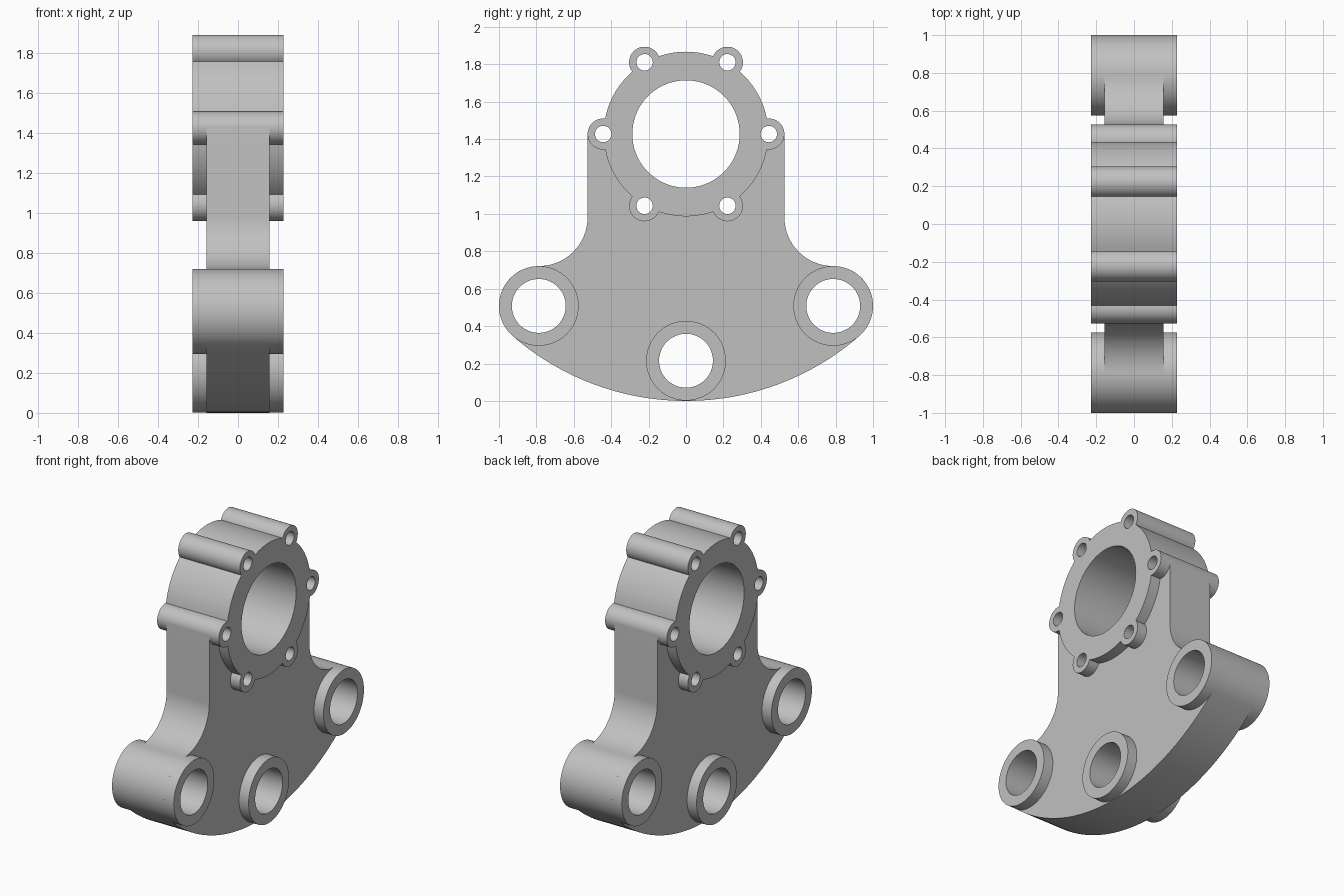
import bpy
import bmesh
from math import acos, asin, atan2, cos, degrees, pi, radians, sin

if "Cube" in bpy.data.objects:
    bpy.data.objects.remove(bpy.data.objects["Cube"])

# Main dimensions
PLATE_HALF, BOSS_HALF = 0.157, 0.227
HUB_Z, HUB_R, BORE_R = 1.427, 0.44, 0.287
LUG_PITCH, LUG_R, LUG_HOLE = 0.443, 0.083, 0.044
BOSS_R, BOSS_BORE = 0.213, 0.144
SIDE_Y, SIDE_Z = 0.787, 0.508
WAIST_Y = LUG_PITCH + LUG_R
BELLY_R = 1.41

metal = bpy.data.materials.new("grey metal")
metal.use_nodes = True
GREY = (0.53, 0.53, 0.53, 1)
metal.diffuse_color = GREY
metal.node_tree.nodes["Principled BSDF"].inputs["Base Color"].default_value = GREY


def arc(y, z, r, start, end, steps):
    """Points along an arc, angles in degrees."""
    angles = [radians(start + (end - start) * i / steps) for i in range(steps + 1)]
    return [(y + r * cos(a), z + r * sin(a)) for a in angles]


def circle(y, z, r, steps=64):
    return arc(y, z, r, 0, 360, steps)[:-1]


def extrude_profile(name, loops, half):
    """Fill the outline, leave the inner loops open, extrude along x."""
    curve = bpy.data.curves.new(name, "CURVE")
    curve.dimensions = "2D"
    curve.fill_mode = "BOTH"
    curve.extrude = half
    for loop in loops:
        spline = curve.splines.new("POLY")
        spline.points.add(len(loop) - 1)
        for point, (y, z) in zip(spline.points, loop):
            point.co = (y, z, 0, 1)
        spline.use_cyclic_u = True
    helper = bpy.data.objects.new(name + " profile", curve)
    bpy.context.collection.objects.link(helper)
    bpy.context.view_layer.update()
    graph = bpy.context.evaluated_depsgraph_get()
    mesh = bpy.data.meshes.new_from_object(helper.evaluated_get(graph))
    bpy.data.objects.remove(helper)

    # Turn the profile upright and weld caps to walls
    bm = bmesh.new()
    bm.from_mesh(mesh)
    for v in bm.verts:
        v.co = v.co.zxy
    bmesh.ops.remove_doubles(bm, verts=bm.verts, dist=0.0001)
    bmesh.ops.recalc_face_normals(bm, faces=bm.faces)
    bm.to_mesh(mesh)
    bm.free()
    mesh.materials.clear()
    mesh.materials.append(metal)
    obj = bpy.data.objects.new(name, mesh)
    bpy.context.collection.objects.link(obj)
    bpy.ops.object.select_all(action="DESELECT")
    obj.select_set(True)
    bpy.context.view_layer.objects.active = obj
    bpy.ops.object.shade_smooth_by_angle(angle=radians(30))
    return obj


# Hub outline: a round flange with six bolt lugs
lug_sweep = acos((HUB_R**2 - LUG_PITCH**2 - LUG_R**2) / (2 * LUG_PITCH * LUG_R))
lug_gap = degrees(asin(LUG_R * sin(lug_sweep) / HUB_R))
lug_sweep = degrees(lug_sweep)
hub_outline, lug_holes = [], []
for k in range(6):
    a = 60 * k
    y = LUG_PITCH * cos(radians(a))
    z = HUB_Z + LUG_PITCH * sin(radians(a))
    hub_outline += arc(y, z, LUG_R, a - lug_sweep, a + lug_sweep, 24)
    hub_outline += arc(0, HUB_Z, HUB_R, a + lug_gap, a + 60 - lug_gap, 16)[1:-1]
    lug_holes.append(circle(y, z, LUG_HOLE, 32))
bore = circle(0, HUB_Z, BORE_R, 96)
extrude_profile("bearing_hub", [hub_outline, bore] + lug_holes, BOSS_HALF)

# Pivot bosses
bosses = {"left_of_centre_boss": (SIDE_Y, SIDE_Z),
          "right_of_centre_boss": (-SIDE_Y, SIDE_Z),
          "bottom_boss": (0, BOSS_R + 0.002)}
boss_bores = []
for name, (y, z) in bosses.items():
    hole = circle(y, z, BOSS_BORE)
    boss_bores.append(hole)
    extrude_profile(name, [circle(y, z, BOSS_R), hole], BOSS_HALF)

# Web plate: curved belly, boss ends, concave shoulders, straight waist
tangent = degrees(atan2(SIDE_Z - BELLY_R, SIDE_Y))
fillet = SIDE_Y - WAIST_Y
half_outline = arc(0, BELLY_R, BELLY_R, -90, tangent, 24)
half_outline += arc(SIDE_Y, SIDE_Z, BOSS_R, tangent, 90, 32)[1:]
half_outline += arc(SIDE_Y, SIDE_Z + BOSS_R + fillet, fillet, 270, 180, 20)[1:]
hub_top = [p for p in hub_outline if p[1] > HUB_Z - 0.0001]
mirrored = [(-y, z) for y, z in reversed(half_outline[1:])]
extrude_profile("web_plate", [half_outline + hub_top + mirrored, bore] + lug_holes + boss_bores,
                PLATE_HALF)
